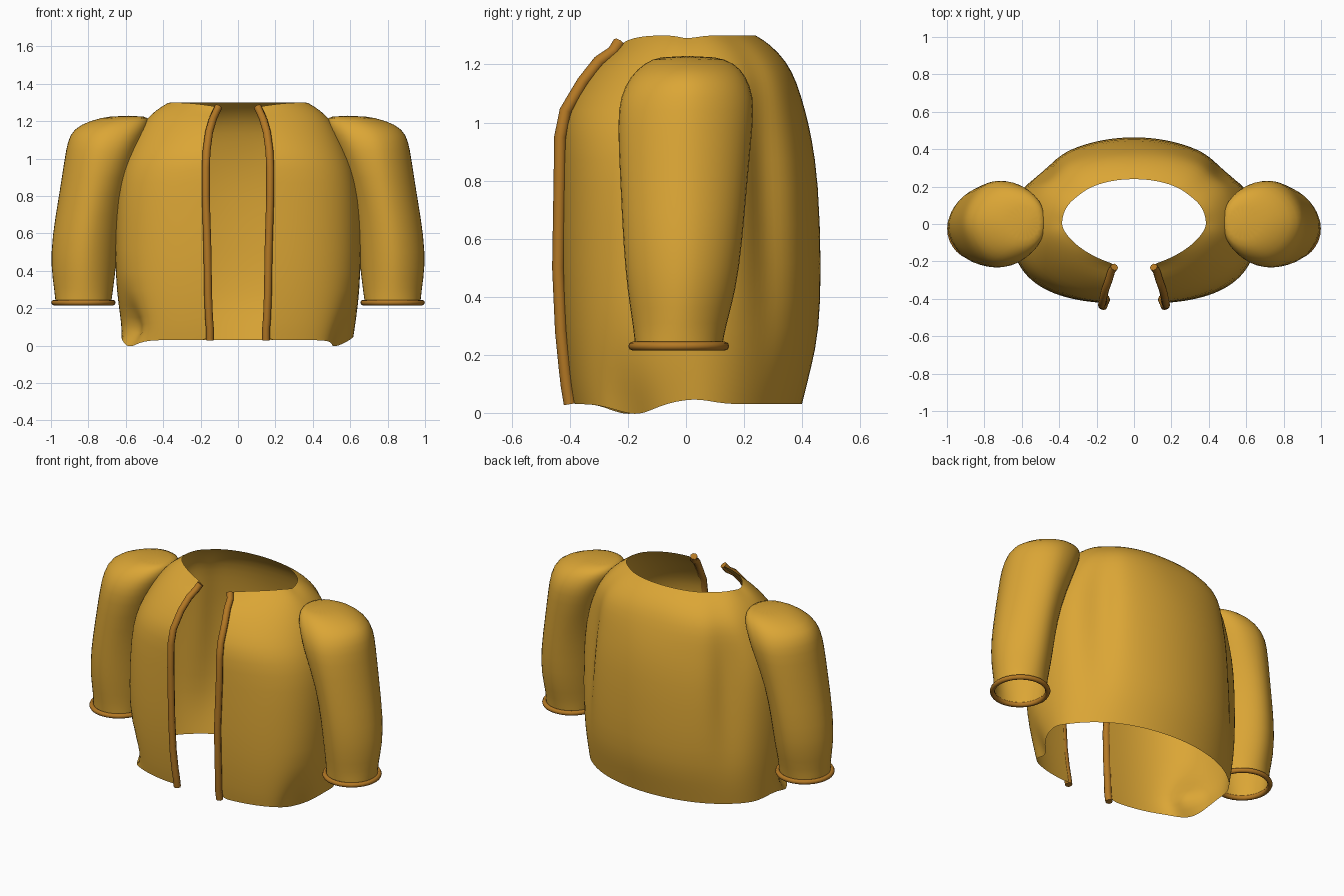
import bpy, bmesh, math

if "Cube" in bpy.data.objects:
    bpy.data.objects.remove(bpy.data.objects["Cube"], do_unlink=True)


def material(name, rgb):
    m = bpy.data.materials.new(name)
    m.use_nodes = True
    m.diffuse_color = (*rgb, 1)
    node = m.node_tree.nodes["Principled BSDF"]
    node.inputs["Base Color"].default_value = (*rgb, 1)
    node.inputs["Roughness"].default_value = 0.8
    return m


cloth = material("mustard_cloth", (0.71, 0.38, 0.036))
edging = material("brown_edging", (0.46, 0.19, 0.018))


def power(v, e):
    return math.copysign(abs(v) ** e, v)


def bell(v, centre, width):
    return math.exp(-((v - centre) / width) ** 2)


def loft(name, rings, mat, closed=False, cap=False):
    """Skin a list of equally long point rings."""
    bm = bmesh.new()
    rows = [[bm.verts.new(p) for p in ring] for ring in rings]
    for low, high in zip(rows, rows[1:]):
        n = len(low)
        for i in range(n if closed else n - 1):
            j = (i + 1) % n
            bm.faces.new((low[i], low[j], high[j], high[i]))
    if cap:
        bm.faces.new(rows[-1])
    bmesh.ops.recalc_face_normals(bm, faces=bm.faces)
    mesh = bpy.data.meshes.new(name)
    bm.to_mesh(mesh)
    bm.free()
    mesh.materials.append(mat)
    mesh.polygons.foreach_set("use_smooth", [True] * len(mesh.polygons))
    obj = bpy.data.objects.new(name, mesh)
    bpy.context.collection.objects.link(obj)
    smooth = obj.modifiers.new("Smooth", "SUBSURF")
    smooth.levels = smooth.render_levels = 1
    return obj


def tube(name, points, radius, cyclic=False):
    curve = bpy.data.curves.new(name, "CURVE")
    curve.dimensions = "3D"
    curve.bevel_depth = radius
    curve.bevel_resolution = 2
    curve.use_fill_caps = True
    spline = curve.splines.new("POLY")
    spline.points.add(len(points) - 1)
    for sp, p in zip(spline.points, points):
        sp.co = (*p, 1)
    spline.use_cyclic_u = cyclic
    spline.use_smooth = True
    curve.materials.append(edging)
    obj = bpy.data.objects.new(name, curve)
    bpy.context.collection.objects.link(obj)
    return obj


# Body: height, half width, back depth, front depth, opening, front squareness
BODY = [
    (0.03, 0.625, 0.40, 0.385, 0.15, 2.8),
    (0.09, 0.632, 0.415, 0.395, 0.15, 2.8),
    (0.15, 0.638, 0.43, 0.402, 0.155, 2.8),
    (0.28, 0.65, 0.46, 0.415, 0.16, 2.8),
    (0.50, 0.66, 0.467, 0.425, 0.163, 2.7),
    (0.80, 0.655, 0.457, 0.42, 0.172, 2.6),
    (0.95, 0.625, 0.433, 0.418, 0.172, 2.5),
    (1.04, 0.588, 0.412, 0.40, 0.168, 2.3),
    (1.14, 0.54, 0.382, 0.34, 0.155, 2.1),
    (1.21, 0.492, 0.347, 0.285, 0.135, 2.0),
    (1.27, 0.437, 0.29, 0.235, 0.12, 1.8),
    (1.30, 0.385, 0.24, 0.215, 0.105, 1.6),
]
STEPS = 28


def body_ring(row, side):
    z, wide, back, front, gap, square = row
    ring = []
    start = math.acos((gap / wide) ** (square / 2))
    reach = front / math.sin(start) ** (2 / square)
    low = max(0, 1 - (z - 0.03) / 0.2)
    # The right hem is pinched above its edge, the left one tucks in at it
    pinch = 0.17 * bell(z, 0.12, 0.06) if side < 0 else 0.13 * low
    crease = 0.1 * bell(z, 0.75, 0.4)
    back_square = 2 + 0.4 * bell(z, 1.15, 0.12)
    for i in range(STEPS + 1):
        a = -start + (start + math.pi / 2) * i / STEPS
        n, depth = (square, reach) if a < 0 else (back_square, back)
        # Hem folds and the creases behind the arms
        fold = bell(a, -0.4, 0.28)
        inward = 1 - pinch * fold - crease * bell(a, 0.68, 0.17)
        x = wide * power(max(math.cos(a), 0), 2 / n) * inward
        y = depth * power(math.sin(a), 2 / n) * inward
        drop = low * (0.035 * fold - 0.02 * bell(a, 0.05, 0.2))
        # Collar dips at the shoulders and the front corners
        if z > 1.25:
            drop += 0.01 * bell(a, 0, 0.2) + 0.035 * max(0, -math.sin(a)) ** 6
        ring.append((0 if i == STEPS else side * x, y, z - drop))
    return ring


halves = {s: [body_ring(row, s) for row in BODY] for s in (1, -1)}
loft("jacket_body", [a + b[-2::-1] for a, b in zip(halves[1], halves[-1])], cloth)

# Sleeve: height, inner x, outer x, front y, back y
SLEEVE = [
    (0.235, 0.675, 0.978, -0.178, 0.128),
    (0.30, 0.665, 0.985, -0.185, 0.14),
    (0.42, 0.65, 1.003, -0.205, 0.175),
    (0.58, 0.635, 0.998, -0.22, 0.197),
    (0.80, 0.60, 0.96, -0.23, 0.215),
    (1.00, 0.545, 0.93, -0.24, 0.235),
    (1.09, 0.51, 0.915, -0.23, 0.237),
    (1.16, 0.475, 0.885, -0.195, 0.21),
    (1.205, 0.472, 0.79, -0.145, 0.17),
    (1.23, 0.49, 0.68, -0.09, 0.10),
]


def oval(z, x0, x1, y0, y1, side, count=20, grow=0.0):
    """Ring with a pointed outer side; the inner side is squarer at the shoulder."""
    pts = []
    for i in range(count):
        a = math.tau * i / count
        e = 0.85 if z > 0.9 and math.cos(a) < 0 else 1.0 if z < 0.25 else 1.12
        x = (x0 + x1) / 2 + ((x1 - x0) / 2 + grow) * power(math.cos(a), e)
        y = (y0 + y1) / 2 + ((y1 - y0) / 2 + grow) * power(math.sin(a), e)
        pts.append((side * x, y, z))
    return pts


for label, side in (("left", 1), ("right", -1)):
    rings = [oval(*row, side) for row in SLEEVE]
    loft(label + "_sleeve", rings, cloth, closed=True, cap=True)
    # Rolled cuff
    z, *span = SLEEVE[0]
    tube(label + "_cuff", oval(z - 0.005, *span, side, 32, 0.006), 0.015, True)
    # Edging down the front opening
    path = [(r[0][0], r[0][1] - 0.015, r[0][2]) for r in halves[side]]
    tube(label + "_front_edging", path, 0.021)
